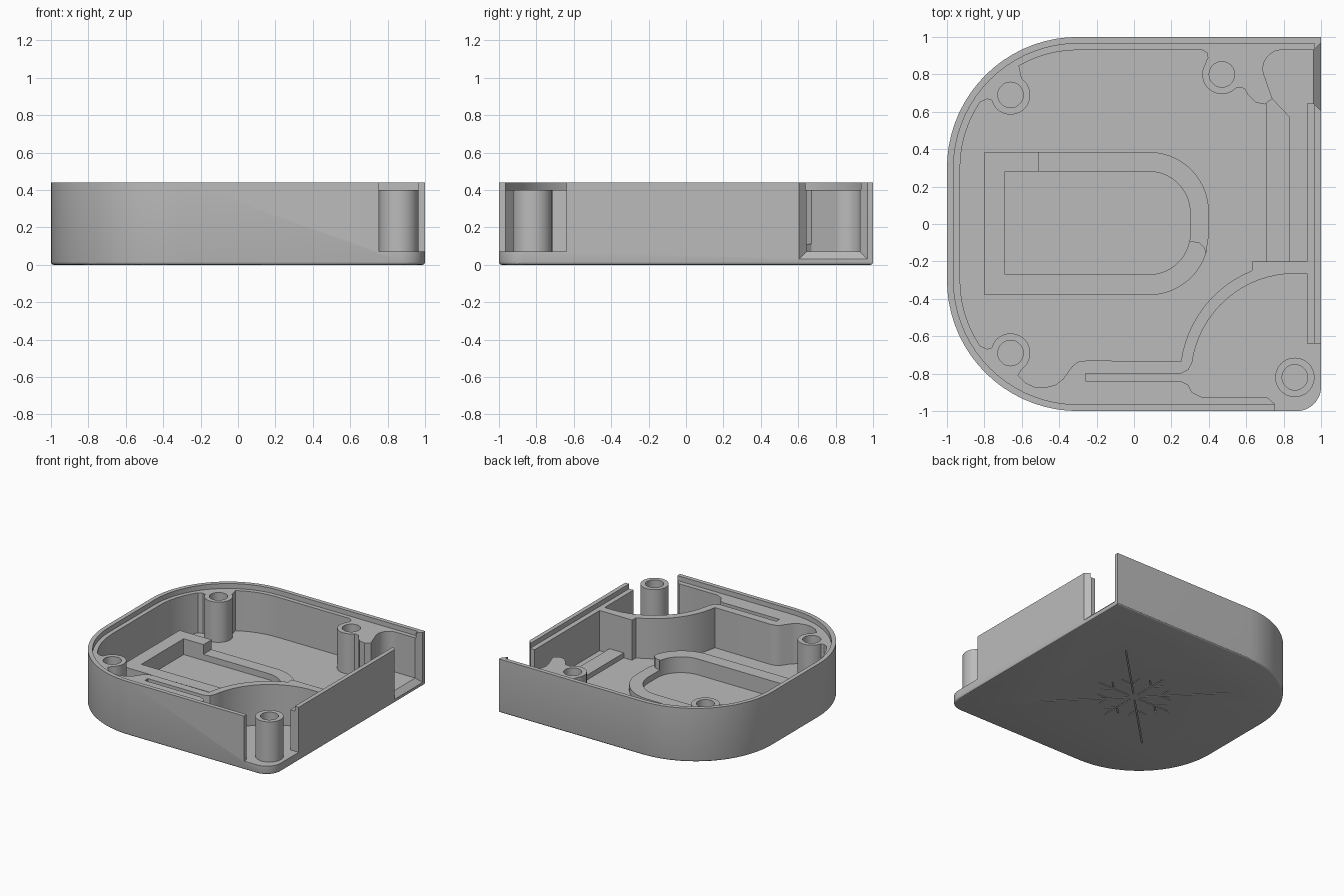
import bpy, bmesh
from math import cos, sin, radians, pi
from mathutils import Matrix, Vector

if "Cube" in bpy.data.objects:
    bpy.data.objects.remove(bpy.data.objects["Cube"], do_unlink=True)

TOP, SHELF, FLOOR = 0.44, 0.40, 0.07

grey = bpy.data.materials.new("plain grey")
grey.use_nodes = True
grey.diffuse_color = (0.5, 0.5, 0.5, 1)
grey.node_tree.nodes["Principled BSDF"].inputs["Base Color"].default_value = (0.5, 0.5, 0.5, 1)


def arc(cx, cy, r, a0, a1):
    n = max(3, int(abs(a1 - a0) / 5))
    angles = [radians(a0 + (a1 - a0) * i / n) for i in range(n + 1)]
    return [(cx + r * cos(a), cy + r * sin(a)) for a in angles]


def make(name, bm):
    bmesh.ops.recalc_face_normals(bm, faces=bm.faces)
    mesh = bpy.data.meshes.new(name)
    bm.to_mesh(mesh)
    bm.free()
    mesh.materials.append(grey)
    obj = bpy.data.objects.new(name, mesh)
    bpy.context.scene.collection.objects.link(obj)
    return obj


def prism(name, points, z0, z1, bottom_bevel=0):
    bm = bmesh.new()
    base = bm.faces.new([bm.verts.new((x, y, z0)) for x, y in points])
    edges = list(base.edges)
    top = bmesh.ops.extrude_face_region(bm, geom=[base], use_keep_orig=True)["geom"]
    bmesh.ops.translate(bm, vec=(0, 0, z1 - z0),
                        verts=[v for v in top if isinstance(v, bmesh.types.BMVert)])
    bmesh.ops.recalc_face_normals(bm, faces=bm.faces)
    if bottom_bevel:
        bmesh.ops.bevel(bm, geom=edges, offset=bottom_bevel, segments=3,
                        profile=0.5, affect='EDGES')
    return make(name, bm)


def cut(target, cutter):
    mod = target.modifiers.new("cut", 'BOOLEAN')
    mod.operation, mod.solver, mod.object = 'DIFFERENCE', 'EXACT', cutter
    bpy.context.view_layer.update()
    graph = bpy.context.evaluated_depsgraph_get()
    mesh = bpy.data.meshes.new_from_object(target.evaluated_get(graph))
    target.modifiers.clear()
    target.data = mesh
    bpy.data.objects.remove(cutter, do_unlink=True)


def smooth(obj):
    bpy.ops.object.select_all(action='DESELECT')
    obj.select_set(True)
    bpy.context.view_layer.objects.active = obj
    bpy.ops.object.shade_smooth_by_angle(angle=radians(30))


def rect(x0, x1, y0, y1):
    return [(x0, y0), (x1, y0), (x1, y1), (x0, y1)]


def rounded_outline(inset, right_corner):
    e, r = 1 - inset, 0.7 - inset
    return right_corner + [(e, e)] + arc(-0.3, 0.3, r, 90, 180) + arc(-0.3, -0.3, r, 180, 270)


# Solid tray
tray = prism("tray", rounded_outline(0, arc(0.87, -0.87, 0.13, -90, 0)), 0, TOP, 0.015)

# Stepped rim around the top
cut(tray, prism("rim_cutter", rounded_outline(0.035, [(0.965, -0.965)]), SHELF, 1))

# Main cavity, running around the screw bosses and the curved partition
cavity = (
    [(0.925, -0.2), (0.925, 0.93)]
    + arc(0.79, 0.83, 0.1, 90, 200)
    + [(0.74, 0.67), (0.70, 0.64), (0.65, 0.65), (0.61, 0.69), (0.59, 0.725)]
    + arc(0.47, 0.80, 0.105, -42, -210)
    + [(0.395, 0.89), (0.39, 0.915), (0.365, 0.93)]
    + arc(-0.3, 0.3, 0.63, 90, 120)
    + arc(-0.66, 0.69, 0.105, 55, -165)
    + [(-0.785, 0.668)]
    + arc(-0.3, 0.3, 0.63, 146, 180)
    + arc(-0.3, -0.3, 0.63, 180, 214)
    + [(-0.785, -0.668)]
    + arc(-0.66, -0.69, 0.105, 165, -55)
    + [(-0.62, -0.81), (-0.58, -0.85), (-0.53, -0.872), (-0.48, -0.875), (-0.42, -0.86),
       (-0.38, -0.83), (-0.33, -0.76), (-0.30, -0.737), (-0.25, -0.73)]
    + arc(0.86, -0.82, 0.615, 172, 112)
    + [(0.63, -0.2)])
cut(tray, prism("cavity_cutter", cavity, FLOOR, 1))

# Open corner pocket with its side slot
pocket = (
    arc(0.86, -0.82, 0.555, 90, 172)
    + [(0.29, -0.78), (0.25, -0.80), (-0.26, -0.80), (-0.26, -0.84), (0.25, -0.84),
       (0.29, -0.86), (0.31, -0.9), (0.36, -0.925), (0.71, -0.925), (0.755, -0.965),
       (0.755, -1.1), (1.1, -1.1), (1.1, -0.64), (0.925, -0.64), (0.925, -0.265)])
cut(tray, prism("pocket_cutter", pocket, FLOOR, 1))

# Side port with a flared outer edge
cut(tray, prism("port_cutter", rect(0.9, 0.97, 0.645, 0.93), FLOOR, 1))
bm = bmesh.new()
for x, grow in ((0.96, 0), (1.04, 0.08)):
    for y in (0.645 - grow, 0.93 + grow):
        for z in (FLOOR - grow, 1):
            bm.verts.new((x, y, z))
bmesh.ops.convex_hull(bm, input=bm.verts)
cut(tray, make("flare_cutter", bm))

# Free-standing corner post
post = prism("corner_post", arc(0.86, -0.82, 0.105, 0, 355), FLOOR - 0.01, SHELF)

# Screw holes
for body, x, y in ((tray, -0.66, 0.69), (tray, -0.66, -0.69), (tray, 0.47, 0.80),
                   (post, 0.86, -0.82)):
    cut(body, prism("hole_cutter", arc(x, y, 0.068, 0, 355), 0.1, 1))

# Snowflake grooves under the base
bm = bmesh.new()


def groove(start, length, angle, turn):
    m = (Matrix.Rotation(turn, 4, 'Z') @ Matrix.Translation(Vector((start, 0, 0)))
         @ Matrix.Rotation(angle, 4, 'Z') @ Matrix.Translation((length / 2 + 0.015, 0, 0))
         @ Matrix.Diagonal((length, 0.008, 0.012, 1)))
    bmesh.ops.create_cube(bm, size=1, matrix=m)


for i in range(8):
    turn = i * pi / 4
    groove(0.03, 0.66 if i % 2 else 0.3, 0, turn)
    for side in (-1, 1):
        groove(0.2, 0.08, side * pi / 4, turn)
cut(tray, make("groove_cutter", bm))

# Low ridge around the bay on the floor
ring_in = [(0.08, 0.28)] + arc(0.08, 0.06, 0.22, 90, 0)
ring_out = [(0.4, 0.08)] + arc(0.08, 0.065, 0.32, 0, 90)
low = (ring_in[1:] + [(0.3, -0.09), (0.35, -0.10), (0.38, -0.13), (0.385, -0.16), (0.4, -0.06)]
       + ring_out[1:] + [(-0.51, 0.385), (-0.51, 0.28)])
smooth(prism("bay_ridge_low", low, FLOOR - 0.01, 0.12))

# Tall ridge on the other sides of the bay
tall = ([(-0.51, 0.28), (-0.51, 0.385), (-0.8, 0.385), (-0.8, -0.38)]
        + arc(0.08, -0.06, 0.32, -90, -18)
        + [(0.38, -0.13), (0.35, -0.10), (0.3, -0.09)]
        + arc(0.08, -0.05, 0.22, -8, -90)
        + [(-0.69, -0.27), (-0.69, 0.28)])
smooth(prism("bay_ridge_tall", tall, FLOOR - 0.01, 0.2))

# Flat guide bar beside the right wall
bar = [(0.705, -0.21), (0.835, -0.21), (0.835, 0.57), (0.74, 0.67), (0.705, 0.65)]
prism("guide_bar", bar, FLOOR - 0.01, 0.11)

smooth(tray)
smooth(post)
